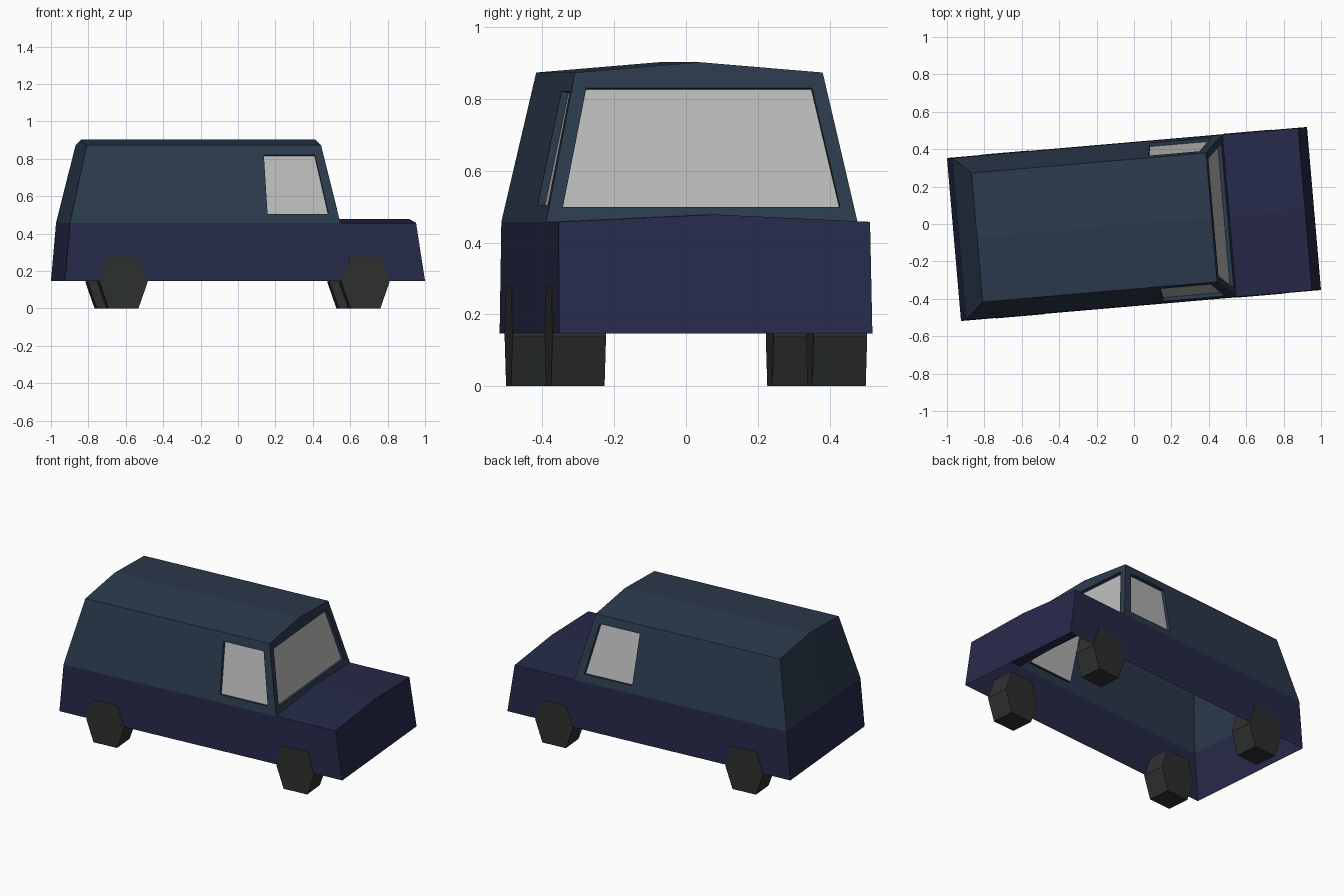
import bpy, bmesh, math
from mathutils import Vector

if "Cube" in bpy.data.objects:
    bpy.data.objects.remove(bpy.data.objects["Cube"])

YAW = math.radians(4.92)          # the whole van stands slightly turned


def material(name, rgb):
    m = bpy.data.materials.new(name)
    m.diffuse_color = (*rgb, 1)
    m.use_nodes = True
    m.node_tree.nodes["Principled BSDF"].inputs["Base Color"].default_value = m.diffuse_color
    return m


lower_paint = material("lower_paint", (0.020, 0.023, 0.068))
upper_paint = material("upper_paint", (0.025, 0.043, 0.075))
rubber = material("rubber", (0.028, 0.030, 0.028))
glass = material("glass", (0.5, 0.5, 0.5))


def build(name, faces, mats, mirror=True):
    """Weld a list of (points, material index) into one object."""
    bm = bmesh.new()
    for pts, mi in faces:
        bm.faces.new([bm.verts.new(p) for p in pts]).material_index = mi
    bmesh.ops.remove_doubles(bm, verts=bm.verts, dist=1e-4)
    bmesh.ops.recalc_face_normals(bm, faces=bm.faces)
    me = bpy.data.meshes.new(name)
    bm.to_mesh(me)
    bm.free()
    for m in mats:
        me.materials.append(m)
    ob = bpy.data.objects.new(name, me)
    bpy.context.collection.objects.link(ob)
    ob.rotation_euler.z = YAW
    if mirror:
        mod = ob.modifiers.new("mirror", 'MIRROR')
        mod.use_axis = (False, True, False)
    return ob


def strip(a, b, mi=1):
    """Quads joining two equal chains of points."""
    return [((a[i], a[i + 1], b[i + 1], b[i]), mi) for i in range(len(a) - 1)]


def side_y(z):                    # upper side panel leans in
    return -0.435 + 0.2142 * (z - 0.4575)


def shield_x(z):                  # windshield leans back
    return 0.512 - 0.231 * (z - 0.4575)


# Right half of the body: key corner points
SILL, BELT, HOOD, EAVE, RIDGE = 0.147, 0.4575, 0.478, 0.873, 0.902
rear = [(-0.966, -0.4375, SILL), (-0.939, -0.435, BELT), (-0.842, -0.346, EAVE)]
rear_mid = [(-0.966, 0, SILL), (-0.939, 0, BELT), (-0.842, 0, RIDGE)]
nose = [(0.966, -0.4375, SILL), (0.918, -0.435, BELT)]
nose_mid = [(0.966, 0, SILL), (0.918, 0, HOOD)]
cowl, cowl_mid = (0.512, -0.435, BELT), (0.512, 0, HOOD)
roof, roof_mid = (0.416, -0.346, EAVE), (0.416, 0, RIDGE)

# Window openings and their recessed edges
side_open = [(x, side_y(z), z) for x, z in
             ((0.108, 0.82), (0.382, 0.82), (0.449, 0.505), (0.122, 0.505))]
front_open = [(shield_x(z), y, z) for y, z in
              ((0, 0.83), (-0.315, 0.83), (-0.387, 0.499), (0, 0.499))]
side_in = [tuple(Vector(p) + Vector((0, 0.02, -0.004))) for p in side_open]
front_in = [tuple(Vector(p) + Vector((-0.02, 0, -0.004))) for p in front_open]


def closed(p):
    return p + p[:1]


# Body shell, open underneath
faces = [
    ((rear[0], rear_mid[0], rear_mid[1], rear[1]), 0),
    ((rear[1], rear_mid[1], rear_mid[2], rear[2]), 1),
    ((rear[2], rear_mid[2], roof_mid, roof), 1),
    ((nose[0], nose_mid[0], nose_mid[1], nose[1]), 0),
    ((nose[1], nose_mid[1], cowl_mid, cowl), 0),
    ((rear[0], nose[0], nose[1], cowl, rear[1]), 0),
]
faces += strip(closed([rear[2], roof, cowl, rear[1]]), closed(side_open))
faces += strip(closed(side_open), closed(side_in))
faces += strip([roof_mid, roof, cowl, cowl_mid], front_open)
faces += strip(front_open, front_in)
build("van_body", faces, [lower_paint, upper_paint])

# Glass panes
build("side_windows", [(side_in, 0)], [glass])
build("windshield", [(front_in, 0)], [glass])

# Six-sided wheels, mirrored across the van
outline = [(-0.08, 0), (0.08, 0), (0.129, 0.14), (0.083, 0.277),
           (-0.083, 0.277), (-0.129, 0.14)]
for name, cx in (("front_wheels", 0.646), ("rear_wheels", -0.652)):
    outer = [(cx + x, -0.4395, z) for x, z in outline]
    inner = [(cx + x, -0.29, z) for x, z in outline]
    build(name, [(outer, 0), (inner, 0)] + strip(closed(outer), closed(inner), 0),
          [rubber])
